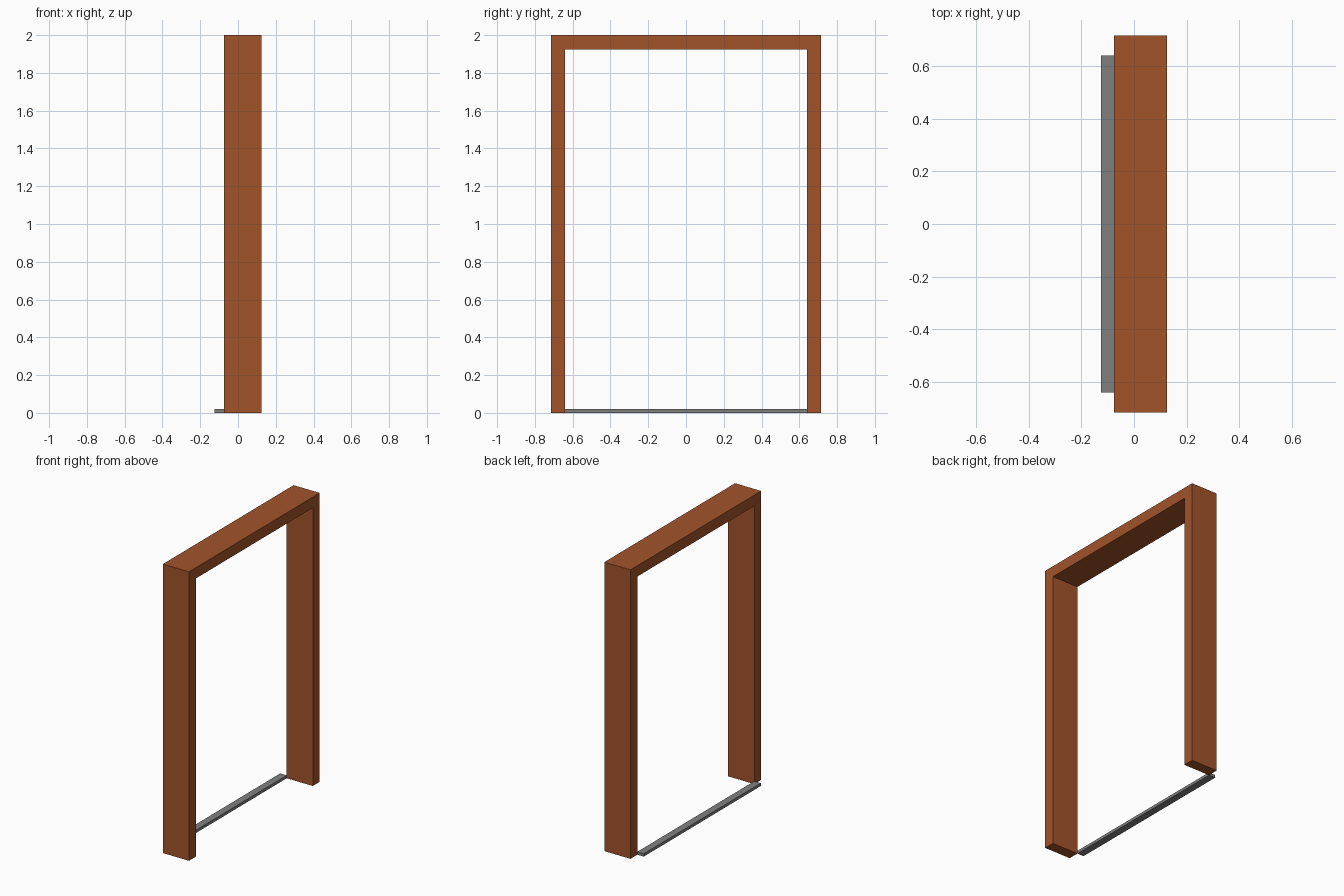
import bpy, bmesh
from mathutils import Vector

if "Cube" in bpy.data.objects:
    bpy.data.objects.remove(bpy.data.objects["Cube"])


def material(name, color):
    mat = bpy.data.materials.new(name)
    mat.diffuse_color = (*color, 1)
    mat.use_nodes = True
    mat.node_tree.nodes["Principled BSDF"].inputs["Base Color"].default_value = mat.diffuse_color
    return mat


def extruded(name, profile, x0, x1, mat):
    """Extrude a (y, z) outline along x from x0 to x1."""
    bm = bmesh.new()
    face = bm.faces.new([bm.verts.new((x0, y, z)) for y, z in profile])
    new = bmesh.ops.extrude_face_region(bm, geom=[face])["geom"]
    moved = [v for v in new if isinstance(v, bmesh.types.BMVert)]
    bmesh.ops.translate(bm, verts=moved, vec=Vector((x1 - x0, 0, 0)))
    bmesh.ops.recalc_face_normals(bm, faces=bm.faces)
    mesh = bpy.data.meshes.new(name)
    bm.to_mesh(mesh)
    bm.free()
    mesh.materials.append(mat)
    obj = bpy.data.objects.new(name, mesh)
    bpy.context.collection.objects.link(obj)
    return obj


W, H, T = 0.715, 2.0, 0.075   # half width, height, board thickness
wood = material("wood", (0.36, 0.087, 0.023))
metal = material("metal", (0.216, 0.216, 0.216))

# Door frame: two jambs and a lintel as one arch outline
half = [(W, H), (W, 0), (W - T, 0), (W - T, H - T)]
outline = half + [(-y, z) for y, z in reversed(half)]
extruded("door_frame", outline, -0.075, 0.125, wood)

# Threshold strip on the floor behind the frame
S = W - T
extruded("threshold", [(-S, 0), (S, 0), (S, 0.02), (-S, 0.02)], -0.125, -0.075, metal)
